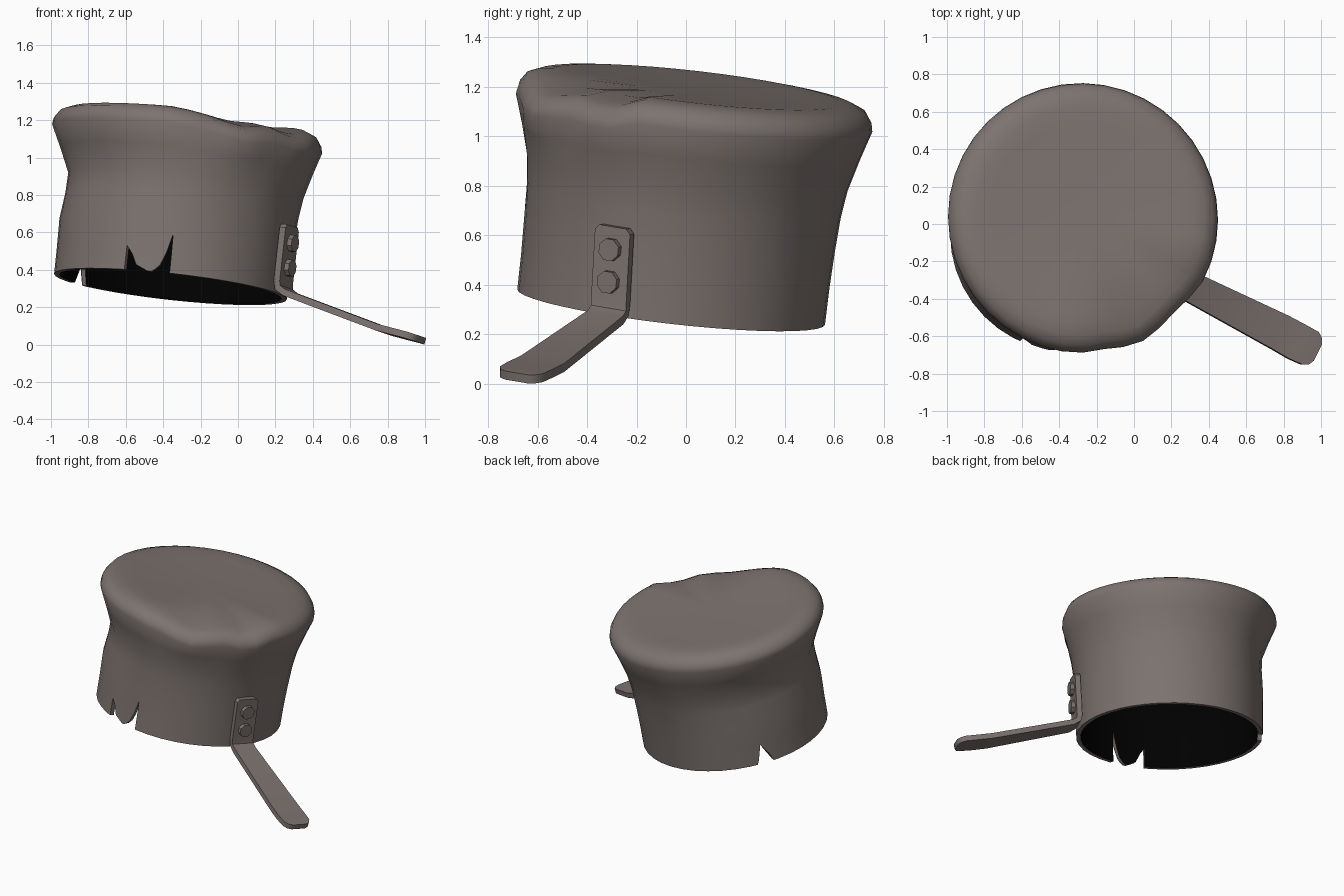
import bpy, bmesh, math
from mathutils import Vector

if "Cube" in bpy.data.objects:
    bpy.data.objects.remove(bpy.data.objects["Cube"])


def mat(name, col):
    m = bpy.data.materials.new(name)
    m.diffuse_color = (*col, 1)
    m.use_nodes = True
    m.node_tree.nodes["Principled BSDF"].inputs["Base Color"].default_value = m.diffuse_color
    return m


metal = mat("worn brown metal", (0.205, 0.173, 0.162))
black = mat("black interior", (0.0, 0.0, 0.0))

# tilted frame of the upturned pot
N = Vector((0.111, 0.115, 1)).normalized()
U = (Vector((1, 0, 0)) - N * N.x).normalized()
V = N.cross(U)
C = Vector((-0.361, -0.06, 0.31))


def pt(deg, r, s):
    a = math.radians(deg)
    return C + N * s + (U * math.cos(a) + V * math.sin(a)) * r


def make(name, bm, mats):
    bmesh.ops.recalc_face_normals(bm, faces=bm.faces)
    me = bpy.data.meshes.new(name)
    bm.to_mesh(me)
    bm.free()
    ob = bpy.data.objects.new(name, me)
    for m in mats:
        me.materials.append(m)
    bpy.context.collection.objects.link(ob)
    return ob


def smooth(ob, deg):
    bpy.ops.object.select_all(action='DESELECT')
    ob.select_set(True)
    bpy.context.view_layer.objects.active = ob
    bpy.ops.object.shade_smooth_by_angle(angle=math.radians(deg))


def dented(deg, r, s):
    # pinched waist on the left, crushed shoulder at the front right
    w = max(0, 1 - abs(s - 0.55) / 0.26)
    r -= 0.045 * w * max(0, math.cos(math.radians(deg - 188)))
    d = (deg + 180) % 360 - 180
    k = max(0, min(1, (d + 94) / 18, (-18 - d) / 14))
    h = max(0, min(1, (s - 0.6) / 0.2)) * max(0, min(1, (r - 0.42) / 0.18))
    r -= k * h * (0.012 + 0.014 * math.sin(math.radians(d * 9 + 130)))
    s -= k * h * (0.045 + 0.014 * math.sin(math.radians(d * 10)))
    return pt(deg, r, s)


# pot shell: outer profile up, inner profile back down
SEG = 40
outer = [(0.626, 0), (0.627, 0.15), (0.632, 0.3), (0.64, 0.44), (0.655, 0.55), (0.69, 0.68),
         (0.727, 0.8), (0.72, 0.835), (0.695, 0.872), (0.645, 0.893), (0.59, 0.9),
         (0.5, 0.897), (0.25, 0.885)]
inner = [(r - 0.03, s * 0.967) for r, s in outer]
bm = bmesh.new()


def surface(profile, idx):
    rows = [[bm.verts.new(dented(i * 360 / SEG, r, s)) for i in range(SEG)] for r, s in profile]
    tip = bm.verts.new(pt(0, 0, profile[-1][1] - 0.003))
    for i in range(SEG):
        j = (i + 1) % SEG
        for a, b in zip(rows, rows[1:]):
            bm.faces.new((a[i], a[j], b[j], b[i])).material_index = idx
        bm.faces.new((rows[-1][i], rows[-1][j], tip)).material_index = idx
    return rows[0]


ro, ri = surface(outer, 0), surface(inner, 1)
for i in range(SEG):
    j = (i + 1) % SEG
    bm.faces.new((ro[j], ro[i], ri[i], ri[j]))
pot = make("pot_body", bm, [metal, black])

# torn notches in the rim: (angle, height) outlines
notches = [
    [(246.5, -0.04), (246.6, 0.13), (252.5, 0.03), (259, -0.003), (259, -0.04)],
    [(260, -0.04), (260, -0.003), (264.5, 0.04), (269.2, 0.21), (269.6, -0.04)],
    [(138, -0.04), (143, 0.14), (151.5, -0.04)],
]
for outline in notches:
    bm = bmesh.new()
    near = [bm.verts.new(pt(a, 0.5, s)) for a, s in outline]
    far = [bm.verts.new(pt(a, 0.8, s)) for a, s in outline]
    bm.faces.new(near)
    bm.faces.new(far[::-1])
    for i in range(len(near)):
        j = (i + 1) % len(near)
        bm.faces.new((near[i], near[j], far[j], far[i]))
    cutter = make("notch_cutter", bm, [metal])
    cutter.hide_render = True
    mod = pot.modifiers.new("notch", 'BOOLEAN')
    mod.operation, mod.solver, mod.object = 'DIFFERENCE', 'EXACT', cutter
    bpy.context.view_layer.objects.active = pot
    bpy.ops.object.modifier_apply(modifier=mod.name)
    bpy.data.objects.remove(cutter)
smooth(pot, 40)

# handle: bent strap swept along a path (x, y, z, half width)
path = [(0.276, -0.288, 0.635, 0.062), (0.274, -0.289, 0.615, 0.08), (0.242, -0.305, 0.33, 0.08),
        (0.246, -0.308, 0.295, 0.08), (0.28, -0.325, 0.268, 0.08), (0.78, -0.58, 0.08, 0.1),
        (0.87, -0.63, 0.056, 0.102), (0.94, -0.665, 0.038, 0.098), (0.965, -0.68, 0.03, 0.08),
        (0.979, -0.687, 0.026, 0.05)]
D = Vector((0.895, -0.446, 0))
W = N.cross(D).normalized()
P = [Vector(p[:3]) for p in path]
bm = bmesh.new()
rings = []
for i, p in enumerate(P):
    t = (P[min(i + 1, len(P) - 1)] - P[max(i - 1, 0)]).normalized()
    nrm = t.cross(W).normalized() * 0.018
    w = W * path[i][3]
    rings.append([bm.verts.new(p + a * w + b * nrm) for a, b in ((-1, -1), (1, -1), (1, 1), (-1, 1))])
for a, b in zip(rings, rings[1:]):
    for k in range(4):
        m = (k + 1) % 4
        bm.faces.new((a[k], a[m], b[m], b[k]))
bm.faces.new(rings[0])
bm.faces.new(rings[-1][::-1])
smooth(make("handle", bm, [metal]), 40)

# two octagonal rivets
axis = W.cross(P[2] - P[1]).normalized()
if axis.dot(D) < 0:
    axis = -axis
up = axis.cross(W)
for n, f in enumerate((0.25, 0.71)):
    base = P[1].lerp(P[2], f)
    bm = bmesh.new()
    rows = [[bm.verts.new(base + axis * h + (W * math.cos(a) + up * math.sin(a)) * 0.047)
             for a in [math.radians(45 * k + 22.5) for k in range(8)]]
            for h in (-0.01, 0.045)]
    for k in range(8):
        bm.faces.new((rows[0][k], rows[0][(k + 1) % 8], rows[1][(k + 1) % 8], rows[1][k]))
    bm.faces.new(rows[0])
    bm.faces.new(rows[1])
    make(f"rivet_{n + 1}", bm, [metal])
